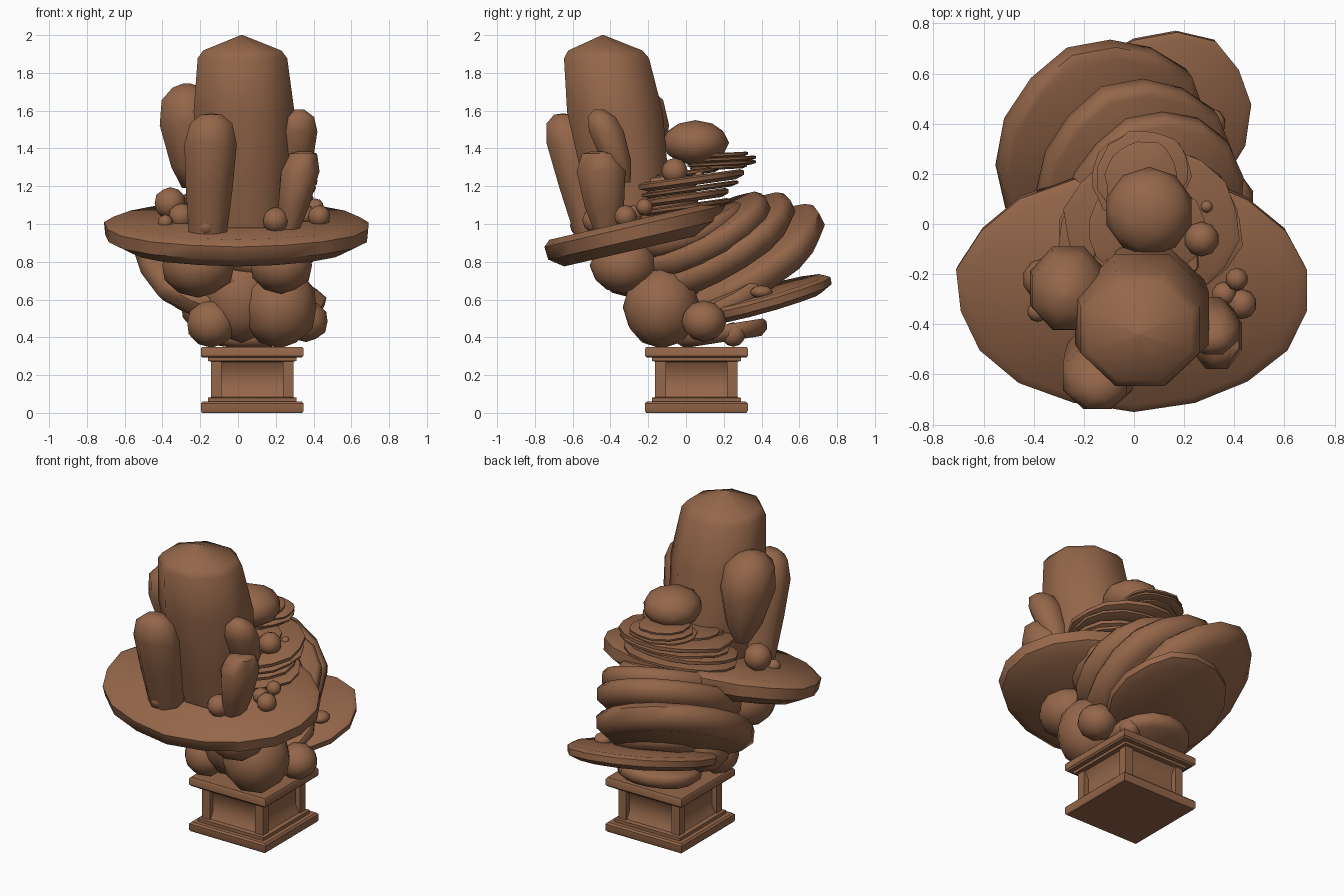
import bpy, bmesh, math, random
from mathutils import Matrix, Vector

random.seed(4)
clay = bpy.data.materials.new("clay_brown")
clay.diffuse_color = (0.30, 0.135, 0.068, 1)


def finish(name, bm, angle=50):
    bmesh.ops.recalc_face_normals(bm, faces=bm.faces)
    me = bpy.data.meshes.new(name)
    bm.to_mesh(me)
    bm.free()
    me.materials.append(clay)
    ob = bpy.data.objects.new(name, me)
    bpy.context.collection.objects.link(ob)
    bpy.ops.object.select_all(action='DESELECT')
    ob.select_set(True)
    bpy.context.view_layer.objects.active = ob
    bpy.ops.object.shade_smooth_by_angle(angle=math.radians(angle))
    return ob


def loft(name, rings, matrix=None, angle=50):
    """Closed skin through a stack of equal-length point rings."""
    bm = bmesh.new()
    vs = [[bm.verts.new(p) for p in ring] for ring in rings]
    n = len(vs[0])
    for a, b in zip(vs, vs[1:]):
        for i in range(n):
            j = (i + 1) % n
            bm.faces.new((a[i], a[j], b[j], b[i]))
    bm.faces.new(vs[0][::-1])
    bm.faces.new(vs[-1])
    if matrix:
        bmesh.ops.transform(bm, matrix=matrix, verts=bm.verts)
    return finish(name, bm, angle)


def slab(name, loc, rx, ry, thick, tilt, turn=0, roll=0, n=15, rough=0.03):
    """Irregular stone disc; tilt lifts its +y edge, roll lifts its -x edge."""
    rad = [1 + random.uniform(-rough, rough) for _ in range(n)]
    rings = []
    for h, s in ((-0.5, 0.84), (-0.15, 0.99), (0.3, 1), (0.5, 0.93)):
        rings.append([(rx * s * r * math.cos((i + 0.5) * math.tau / n),
                       ry * s * r * math.sin((i + 0.5) * math.tau / n), h * thick)
                      for i, r in enumerate(rad)])
    m = (Matrix.Translation(loc) @ Matrix.Rotation(math.radians(tilt), 4, 'X')
         @ Matrix.Rotation(math.radians(roll), 4, 'Y')
         @ Matrix.Rotation(math.radians(turn), 4, 'Z'))
    loft(name, rings, m)


def crystal(name, p0, p1, rx, ry, profile, n=8):
    """Leaning faceted column from p0 to p1; profile = (height, width) fractions."""
    p0, p1 = Vector(p0), Vector(p1)
    rings = []
    for t, s in profile:
        c = p0.lerp(p1, t)
        rings.append([(c.x + rx * s * math.cos((i + 0.5) * math.tau / n),
                       c.y + ry * s * math.sin((i + 0.5) * math.tau / n), c.z)
                      for i in range(n)])
    loft(name, rings, angle=60)


def boulder(name, loc, r, sub=2):
    bm = bmesh.new()
    bmesh.ops.create_icosphere(bm, subdivisions=sub, radius=1)
    r = Vector((r, r, r)) if isinstance(r, (int, float)) else Vector(r)
    bmesh.ops.transform(bm, matrix=Matrix.Translation(loc) @ Matrix.Diagonal(r).to_4x4(),
                        verts=bm.verts)
    finish(name, bm, 60)


def square(h, z):
    return [(0.075 + h * a, 0.055 + h * b, z) for a, b in ((-1, -1), (1, -1), (1, 1), (-1, 1))]


# pedestal: plinth, coved shaft, cap and corner pilasters
loft("pedestal", [square(h, z) for h, z in (
    (0.265, 0), (0.272, 0.01), (0.272, 0.05), (0.262, 0.06), (0.235, 0.06), (0.235, 0.08),
    (0.21, 0.085), (0.185, 0.13), (0.185, 0.23), (0.21, 0.27), (0.235, 0.275),
    (0.235, 0.292), (0.262, 0.292), (0.272, 0.302), (0.272, 0.34), (0.265, 0.35))], angle=35)
for sx in (-1, 1):
    for sy in (-1, 1):
        ring = [(0.075 + sx * 0.19 + 0.028 * a, 0.055 + sy * 0.19 + 0.028 * b)
                for a, b in ((-1, -1), (1, -1), (1, 1), (-1, 1))]
        loft("pedestal_pilaster", [[(x, y, z) for x, y in ring] for z in (0.07, 0.285)])

# boulders carrying the platform
for loc, r in [
    ((0.22, -0.13, 0.56), (0.205, 0.205, 0.22)),
    ((-0.14, -0.12, 0.475), (0.135, 0.13, 0.13)),
    ((-0.21, -0.29, 0.78), (0.2, 0.2, 0.17)),
    ((0.23, -0.33, 0.78), (0.17, 0.18, 0.15)),
    ((0.36, 0.095, 0.485), (0.12, 0.12, 0.11)),
    ((-0.14, 0.02, 0.58), (0.17, 0.17, 0.17)),
    ((0.02, -0.08, 0.62), (0.2, 0.18, 0.25)),
    ((0.24, 0.25, 0.415), 0.065),
    ((0.31, 0.4, 0.64), (0.055, 0.06, 0.035)),
]:
    boulder("support_boulder", loc, r)

# tilted slabs fanning out at the back
slab("foot_slab", (0.06, 0.19, 0.42), 0.25, 0.25, 0.09, 9)
slab("low_slab", (0.06, 0.37, 0.59), 0.45, 0.36, 0.085, 16, 45, 5)
slab("middle_slab", (0.08, 0.2, 0.6), 0.28, 0.28, 0.12, 26, 0, 12)
slab("fan_slab_outer", (-0.13, 0.29, 0.77), 0.44, 0.52, 0.16, 31, 0, 17)
slab("fan_slab_middle", (0.0, 0.17, 0.87), 0.41, 0.46, 0.15, 30, 0, 15)
slab("fan_slab_inner", (0.08, 0.1, 0.93), 0.36, 0.38, 0.14, 28, 0, 12)
slab("fan_slab_top", (0.06, 0.02, 0.96), 0.36, 0.31, 0.12, 20, 0, 6)

# main platform
slab("platform", (0, -0.255, 0.945), 0.71, 0.49, 0.155, 13, n=18, rough=0.015)

# thin terrace slabs on the platform
for loc, rx, ry, th in [
    ((0.06, -0.03, 1.085), 0.37, 0.27, 0.035),
    ((0.05, -0.03, 1.135), 0.35, 0.26, 0.045),
    ((0.08, 0.0, 1.18), 0.34, 0.28, 0.03),
    ((0.07, 0.0, 1.225), 0.35, 0.31, 0.05),
    ((0.05, -0.02, 1.265), 0.24, 0.2, 0.03),
]:
    slab("terrace_slab", loc, rx, ry, th, 8, n=16)
slab("terrace_core", (0.05, -0.12, 1.12), 0.22, 0.18, 0.26, 8)

# small rippled slabs under the top boulder
for k, (y, z, r) in enumerate(((0.17, 1.3, 0.15), (0.19, 1.318, 0.18),
                               (0.2, 1.342, 0.17), (0.18, 1.364, 0.14))):
    slab("rippled_slab", (0.03, y, z), r * 1.1, r, 0.024, 3, k * 20, n=24, rough=0.05)
boulder("top_boulder", (0.06, 0.05, 1.43), (0.178, 0.178, 0.12))

# crystals
crystal("main_crystal", (0.05, -0.28, 0.98), (0.02, -0.44, 2.0), 0.295, 0.28,
        ((0, 0.78), (0.25, 0.88), (0.6, 0.98), (0.88, 0.87), (0.92, 0.76), (1, 0.02)))
crystal("front_crystal", (-0.16, -0.5, 0.94), (-0.14, -0.65, 1.585), 0.15, 0.135,
        ((0, 0.72), (0.4, 0.9), (0.75, 1), (0.92, 0.8), (0.99, 0.4), (1, 0.05)))
crystal("left_crystal", (-0.25, -0.22, 1.19), (-0.27, -0.28, 1.745), 0.165, 0.18,
        ((0, 0.3), (0.2, 0.65), (0.6, 1), (0.84, 0.9), (0.96, 0.5), (1, 0.1)))
crystal("right_crystal_low", (0.27, -0.42, 0.96), (0.35, -0.46, 1.385), 0.11, 0.14,
        ((0, 0.5), (0.3, 0.8), (0.75, 1), (0.97, 0.7), (1, 0.3)))
crystal("right_crystal_high", (0.3, -0.33, 1.22), (0.32, -0.46, 1.605), 0.115, 0.1,
        ((0, 0.4), (0.3, 0.85), (0.7, 1), (0.9, 0.8), (1, 0.3)))

# pebbles scattered over the platform and terraces
for loc, r in [
    ((-0.36, -0.22, 1.11), 0.085), ((-0.385, -0.35, 1.01), 0.04), ((-0.3, -0.3, 1.04), 0.07),
    ((-0.17, -0.56, 0.99), 0.055), ((0.2, -0.48, 1.02), 0.07), ((0.43, -0.32, 1.04), 0.06),
    ((0.36, -0.28, 1.05), 0.05), ((0.41, -0.22, 1.09), 0.045), ((0.27, -0.06, 1.28), 0.07),
    ((0.22, -0.27, 1.25), 0.065), ((0.29, 0.07, 1.255), 0.025),
]:
    boulder("pebble", loc, r)
